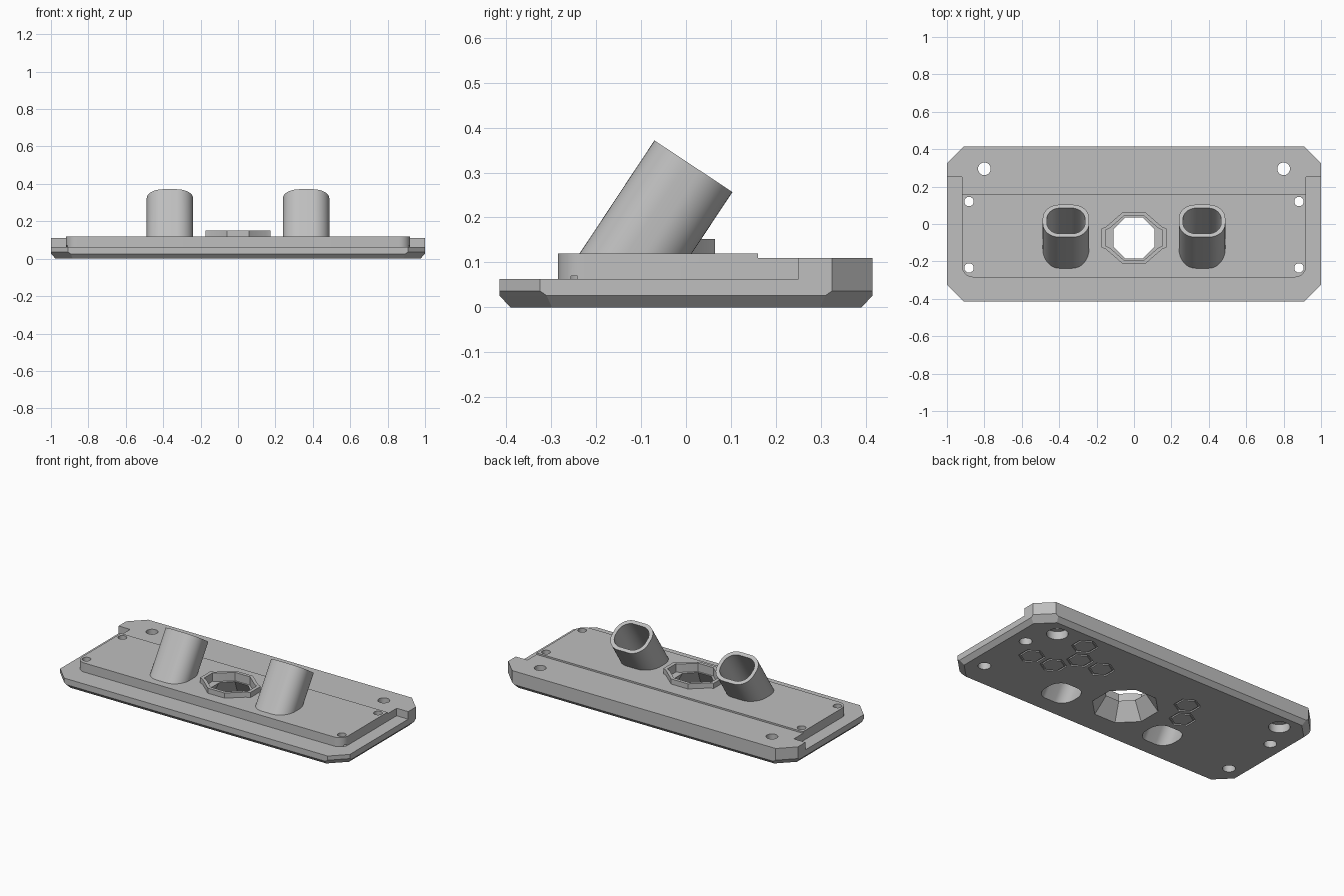
import bpy
import bmesh
from math import sin, cos, pi, radians
from mathutils import Vector, Matrix

cube = bpy.data.objects.get("Cube")
if cube:
    bpy.data.objects.remove(cube, do_unlink=True)

grey = bpy.data.materials.new("plain grey")
grey.use_nodes = True
COLOUR = (0.52, 0.52, 0.52, 1)
grey.diffuse_color = COLOUR
grey.node_tree.nodes["Principled BSDF"].inputs["Base Color"].default_value = COLOUR


def loft(name, loops, closed=False):
    """Skin matching loops of points; cap the ends, or close into a ring."""
    bm = bmesh.new()
    rings = [[bm.verts.new(p) for p in loop] for loop in loops]
    n = len(rings[0])
    pairs = list(zip(rings, rings[1:]))
    if closed:
        pairs.append((rings[-1], rings[0]))
    else:
        bm.faces.new(rings[0])
        bm.faces.new(rings[-1])
    for a, b in pairs:
        for i in range(n):
            j = (i + 1) % n
            bm.faces.new((a[i], a[j], b[j], b[i]))
    bmesh.ops.recalc_face_normals(bm, faces=bm.faces)
    mesh = bpy.data.meshes.new(name)
    bm.to_mesh(mesh)
    bm.free()
    mesh.materials.append(grey)
    obj = bpy.data.objects.new(name, mesh)
    bpy.context.collection.objects.link(obj)
    return obj


def at(outline, z, x=0, y=0):
    return [Vector((px + x, py + y, z)) for px, py in outline]


def prism(name, outline, z0, z1, x=0, y=0):
    return loft(name, [at(outline, z0, x, y), at(outline, z1, x, y)])


def quad_mirror(q):
    """Complete a first-quadrant outline in the other three quadrants."""
    return (q + [(-x, y) for x, y in reversed(q)] + [(-x, -y) for x, y in q]
            + [(x, -y) for x, y in reversed(q)])


def ngon(r, n, turn=0.0):
    return [(r * cos(2 * pi * i / n + turn), r * sin(2 * pi * i / n + turn)) for i in range(n)]


def rect(x0, x1, y0, y1):
    return [(x0, y0), (x1, y0), (x1, y1), (x0, y1)]


def rounded_rect(hx, hy, r, steps=12):
    return quad_mirror([(hx - r + r * cos(a), hy - r + r * sin(a))
                        for a in (pi / 2 * i / steps for i in range(steps + 1))])


def combine(target, tool, operation):
    tool.hide_render = True
    mod = target.modifiers.new("combine", 'BOOLEAN')
    mod.operation = operation
    mod.solver = 'EXACT'
    mod.object = tool
    bpy.context.view_layer.objects.active = target
    bpy.ops.object.modifier_apply(modifier=mod.name)
    bpy.data.objects.remove(tool, do_unlink=True)


def add(tool):
    combine(plate, tool, 'UNION')


def cut(tool):
    combine(plate, tool, 'DIFFERENCE')


# Base with chamfered corners and a bevelled underside
def chamfered(x, y, total):
    return quad_mirror([(x, total - x), (total - y, y)])


full = chamfered(1, 0.415, 1.325)
plate = loft("mounting_plate", [
    at(chamfered(0.975, 0.39, 1.273), 0), at(chamfered(1, 0.415, 1.31), 0.026),
    at(full, 0.037), at(full, 0.11)])

# Lower front rim, then the raised centre panel
cut(prism("rim_cutter", rect(-1.2, 1.2, -0.6, 0.25), 0.063, 0.3))
add(prism("rear_strip", rect(-0.92, 0.92, 0.1, 0.3), 0.03, 0.11))
panel = [(x, max(y, -0.285) if y < 0 else 0.16)
         for x, y in rounded_rect(0.92, 0.285, 0.06, 8)]
panel = [p for p in panel if p[1] < 0] + [(0.92, 0.16), (-0.92, 0.16)]
add(prism("raised_panel", panel, 0.03, 0.12))

# Two tilted tubes, bored right through
TILT = radians(33.5)
AXIS = Vector((0, sin(TILT), cos(TILT)))


def tilted(name, outline, x, rise, floor):
    turn = Matrix.Rotation(-TILT, 3, 'X')
    top = [turn @ p + Vector((x, 0.0165, 0.314)) + AXIS * rise for p in at(outline, 0)]
    return loft(name, [top, [p - AXIS * ((p.z - floor) / AXIS.z) for p in top]])


for side in (-1, 1):
    add(tilted("tube", rounded_rect(0.124, 0.104, 0.088), side * 0.364, 0, 0.03))
for side in (-1, 1):
    cut(tilted("bore", rounded_rect(0.102, 0.082, 0.07), side * 0.364, 0.05, -0.05))

# Collar with side tabs around the tapered centre opening
CY = -0.075
collar = quad_mirror([(0.174, 0.05), (0.15, 0.06), (0.058, 0.14)])
recess = quad_mirror([(0.152, 0.042), (0.13, 0.052), (0.052, 0.12)])
add(prism("collar", collar, 0.05, 0.152, y=CY))
cut(prism("collar_recess", recess, 0.1, 0.2, y=CY))
cut(loft("opening", [at(ngon(r, 8, pi / 8), z, 0, CY)
                     for r, z in ((0.197, -0.01), (0.119, 0.1), (0.119, 0.11))]))

# Screw holes with wider counterbores underneath
for x, y, r, bore, depth in ((0.8, 0.295, 0.034, 0.06, 0.05),
                             (0.882, 0.12, 0.025, 0.036, 0.07),
                             (0.882, -0.235, 0.025, 0.036, 0.07)):
    for side in (-1, 1):
        cut(prism("screw_hole", ngon(r, 32), -0.05, 0.3, side * x, y))
        cut(prism("counterbore", ngon(bore, 32), -0.05, depth, side * x, y))

# Engraved honeycomb outlines on the underside
for x, y in ((0.75, 0.016), (0.595, 0.016), (0.517, 0.151), (0.362, 0.151),
             (0.595, 0.286), (-0.257, 0.151), (-0.335, 0.016)):
    cut(loft("hexagon_groove", [at(ngon(r, 6, pi / 6), z, x, y) for r, z in
                                ((0.075, -0.01), (0.075, 0.008), (0.062, 0.008), (0.062, -0.01))],
             closed=True))

# Smooth the curved walls, keep the edges crisp
bpy.ops.object.select_all(action='DESELECT')
plate.select_set(True)
bpy.context.view_layer.objects.active = plate
bpy.ops.object.shade_smooth_by_angle(angle=radians(25))
